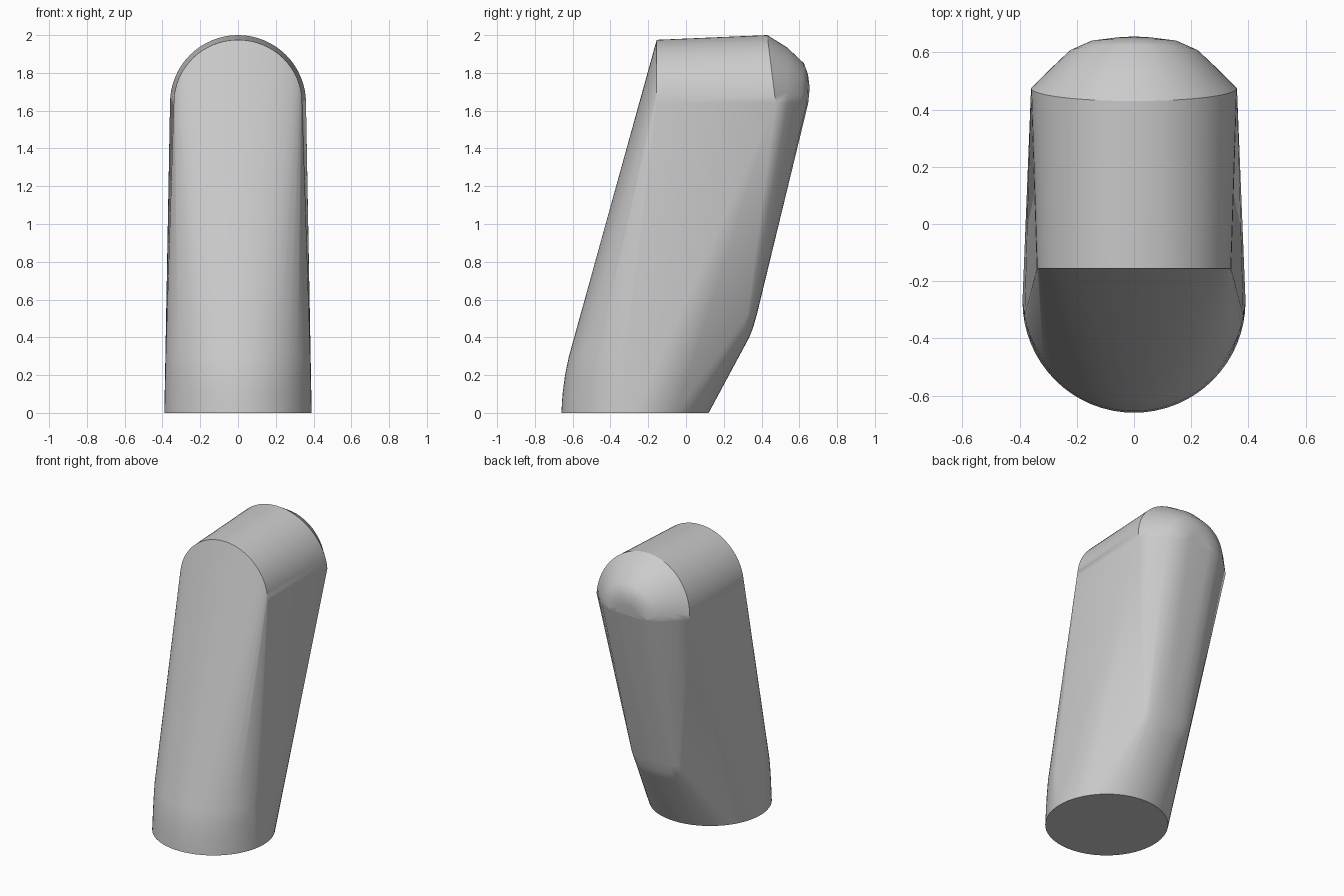
import bpy
import bmesh
from math import sin, cos, pi, radians

cube = bpy.data.objects.get("Cube")
if cube:
    bpy.data.objects.remove(cube, do_unlink=True)

grey = bpy.data.materials.new("plain_grey")
grey.use_nodes = True
colour = (0.6, 0.6, 0.6, 1)
grey.diffuse_color = colour
grey.node_tree.nodes["Principled BSDF"].inputs["Base Color"].default_value = colour

bm = bmesh.new()
STEPS = 32


def arch(radius, rise, y_side, y_top):
    """Upright half ellipse, leaning from y_side at its feet to y_top."""
    for i in range(STEPS + 1):
        a = pi * i / STEPS
        y = y_side + (y_top - y_side) * sin(a)
        bm.verts.new((radius * cos(a), y, 1.64 + rise * sin(a)))


def level_arc(z, width, y_side, y_mid, start, end, count):
    """Horizontal elliptical arc bulging from y_side to y_mid."""
    for i in range(count):
        a = start + (end - start) * i / (count - 1)
        bm.verts.new((width * cos(a), y_side + (y_mid - y_side) * sin(a), z))


# Round foot
for i in range(2 * STEPS):
    a = pi * i / STEPS
    bm.verts.new((0.39 * cos(a), -0.27 + 0.39 * sin(a), 0))

# Softened front of the foot
for z, front in ((0.1, -0.654), (0.2, -0.641), (0.3, -0.62)):
    level_arc(z, 0.387, -0.27, front, 0.15, pi - 0.15, STEPS)

# Front arch, rear arch and the stepped rings of the rounded back cap
arch(0.34, 0.335, -0.155, -0.155)
arch(0.36, 0.36, 0.475, 0.43)
arch(0.295, 0.295, 0.54, 0.535)
arch(0.225, 0.21, 0.605, 0.625)
arch(0.15, 0.15, 0.64, 0.646)
arch(0.08, 0.08, 0.647, 0.655)

# Lower end of the narrow spine down the back
for z, width, side, mid in ((0.4, 0.15, 0.29, 0.335), (0.45, 0.18, 0.3, 0.355),
                            (0.52, 0.195, 0.315, 0.375)):
    level_arc(z, width, side, mid, 0, pi, 17)

# Skin stretched over all sections
bmesh.ops.convex_hull(bm, input=bm.verts[:])
loose = [v for v in bm.verts if not v.link_faces]
bmesh.ops.delete(bm, geom=loose, context='VERTS')
bmesh.ops.dissolve_limit(bm, angle_limit=radians(0.3), verts=bm.verts[:], edges=bm.edges[:])
bmesh.ops.recalc_face_normals(bm, faces=bm.faces[:])

mesh = bpy.data.meshes.new("leaning_body")
bm.to_mesh(mesh)
bm.free()
mesh.materials.append(grey)
body = bpy.data.objects.new("leaning_body", mesh)
bpy.context.collection.objects.link(body)

# Smooth shading with crisp arch and foot edges
bpy.ops.object.select_all(action='DESELECT')
body.select_set(True)
bpy.context.view_layer.objects.active = body
bpy.ops.object.shade_smooth_by_angle(angle=radians(30))
weighted = body.modifiers.new("even_shading", 'WEIGHTED_NORMAL')
weighted.keep_sharp = True
